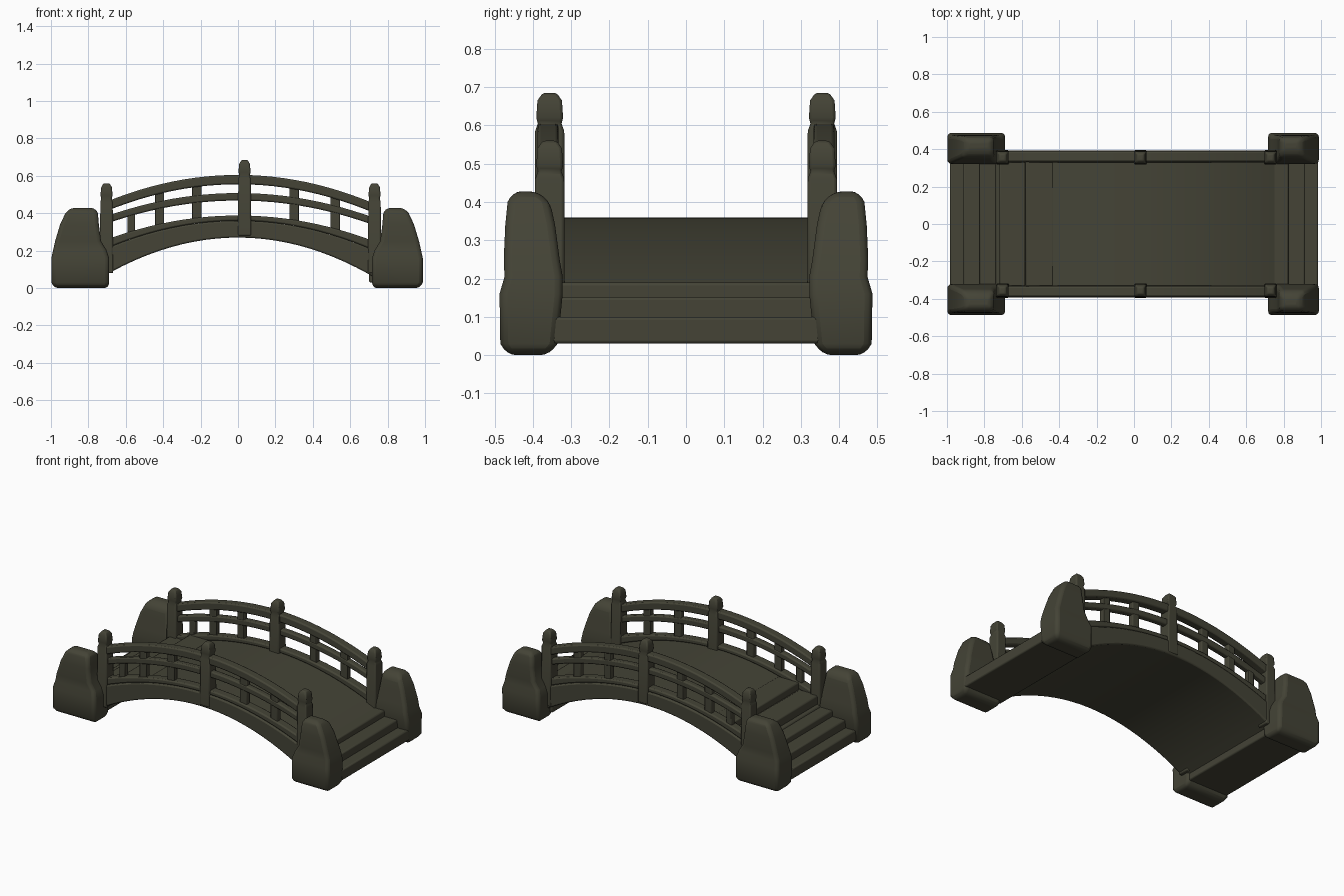
import bpy, bmesh, math

cube = bpy.data.objects.get("Cube")
if cube:
    bpy.data.objects.remove(cube, do_unlink=True)

stone = bpy.data.materials.new("dark olive stone")
stone.use_nodes = True
COLOUR = (0.058, 0.057, 0.037, 1)
stone.diffuse_color = COLOUR
bsdf = stone.node_tree.nodes["Principled BSDF"]
bsdf.inputs["Base Color"].default_value = COLOUR
bsdf.inputs["Roughness"].default_value = 0.9


def loft(name, rings, mirror=False, bevel=0.008, segments=2):
    """Skin a row of four-cornered rings, cap both ends and soften the edges."""
    bm = bmesh.new()
    loops = [[bm.verts.new(p) for p in ring] for ring in rings]
    for a, b in zip(loops, loops[1:]):
        for i in range(4):
            j = (i + 1) % 4
            bm.faces.new((a[i], a[j], b[j], b[i]))
    bm.faces.new(loops[0])
    bm.faces.new(loops[-1])
    bmesh.ops.recalc_face_normals(bm, faces=bm.faces)
    mesh = bpy.data.meshes.new(name)
    bm.to_mesh(mesh)
    bm.free()
    mesh.materials.append(stone)
    obj = bpy.data.objects.new(name, mesh)
    bpy.context.collection.objects.link(obj)
    if bevel:
        mod = obj.modifiers.new("soft edges", 'BEVEL')
        mod.width, mod.segments, mod.limit_method = bevel, segments, 'ANGLE'
        mod.angle_limit = math.radians(35)
    if mirror:
        mod = obj.modifiers.new("both sides", 'MIRROR')
        mod.use_axis = (False, True, False)
    bpy.ops.object.select_all(action='DESELECT')
    obj.select_set(True)
    bpy.context.view_layer.objects.active = obj
    bpy.ops.object.shade_smooth_by_angle(angle=math.radians(35))
    return obj


def beam(name, columns, y0, y1, **kw):
    """Columns are (x, bottom, top); the beam spans y0 to y1."""
    rings = [[(x, y0, b), (x, y1, b), (x, y1, t), (x, y0, t)] for x, b, t in columns]
    return loft(name, rings, **kw)


def stack(name, layers, **kw):
    """Layers are (z, x0, x1, y0, y1), from bottom to top."""
    rings = [[(x0, y0, z), (x1, y0, z), (x1, y1, z), (x0, y1, z)]
             for z, x0, x1, y0, y1 in layers]
    return loft(name, rings, **kw)


def arch(crown, drop):
    return lambda x: crown - drop * x * x


def arched(name, low, high, x0, x1, y0, y1, **kw):
    steps = 24
    xs = [x0 + (x1 - x0) * i / steps for i in range(steps + 1)]
    return beam(name, [(x, low(x), high(x)) for x in xs], y0, y1, **kw)


soffit, deck_top = arch(0.27, 0.40), arch(0.36, 0.30)
kerb_top = arch(0.388, 0.26)
mid_low, mid_high = arch(0.468, 0.25), arch(0.508, 0.25)
top_low, top_high = arch(0.555, 0.29), arch(0.605, 0.29)

# Arched deck and railing beams
arched("arched_deck", soffit, deck_top, -0.74, 0.76, -0.392, 0.392)
arched("railing_kerb", deck_top, kerb_top, -0.71, 0.73, 0.328, 0.385, mirror=True)
arched("middle_rail", mid_low, mid_high, -0.71, 0.73, 0.338, 0.378, mirror=True)
arched("top_rail", top_low, top_high, -0.71, 0.73, 0.333, 0.388, mirror=True)

# Short uprights between the rails
for i, x in enumerate((-0.42, -0.22, 0.30, 0.52)):
    w = 0.025
    beam(f"upright_{i + 1}", [(x - w, kerb_top(x) - 0.02, top_low(x) + 0.02),
                              (x + w, kerb_top(x) - 0.02, top_low(x) + 0.02)],
         0.34, 0.376, mirror=True, bevel=0.005)
beam("lower_upright", [(x, kerb_top(x) - 0.02, mid_low(x) + 0.02) for x in (-0.59, -0.55)],
     0.34, 0.376, mirror=True, bevel=0.005)

# Posts with a narrow neck and a blunt cap
for name, x, base, top in (("right_post", -0.703, 0.08, 0.56),
                           ("centre_post", 0.035, 0.28, 0.685),
                           ("left_post", 0.73, 0.08, 0.56)):
    y = 0.356
    layers = [(z, x - w, x + w, y - d, y + d) for z, w, d in (
        (base, 0.036, 0.039), (top - 0.10, 0.033, 0.038), (top - 0.08, 0.027, 0.031),
        (top - 0.065, 0.033, 0.035), (top - 0.02, 0.028, 0.032), (top, 0.016, 0.018))]
    stack(name, layers, mirror=True, bevel=0.007)

# Stepped approaches at both ends
for side, sx in (("right", -1), ("left", 1)):
    beam(f"{side}_threshold", [(sx * 0.70, 0.03, 0.10), (sx * 0.985, 0.03, 0.10)], -0.37, 0.37)
    for i, (inner, outer, top) in enumerate(((0.70, 0.915, 0.152), (0.70, 0.825, 0.19))):
        beam(f"{side}_step_{i + 1}", [(sx * inner, 0.06, top), (sx * outer, 0.06, top)],
             -0.34, 0.34)
for i, (inner, outer) in enumerate(((0.58, 0.72), (0.43, 0.58))):
    z = deck_top(inner)
    beam(f"upper_step_{i + 1}", [(-inner, z - 0.06, z), (-outer, z - 0.06, z)], -0.334, 0.334)

# Rough end blocks: wide foot, narrow shoulder, leaning outer face
foot = [(0.0, 0.70, 0.975, 0.36, 0.465), (0.03, 0.695, 0.992, 0.335, 0.485),
        (0.16, 0.695, 0.992, 0.322, 0.487), (0.205, 0.71, 0.982, 0.322, 0.474),
        (0.25, 0.738, 0.972, 0.33, 0.476), (0.34, 0.75, 0.945, 0.342, 0.472),
        (0.40, 0.755, 0.917, 0.355, 0.466), (0.428, 0.77, 0.89, 0.39, 0.45)]
for side, sx, shift in (("right", -1, 0.006), ("left", 1, -0.004)):
    layers = []
    for z, x0, x1, y0, y1 in foot:
        inner = x0 + (0.022 if sx > 0 else -0.006)
        layers.append((z, sx * inner, sx * (x1 + shift), y0, y1))
    stack(f"{side}_end_block", layers, mirror=True, bevel=0.02, segments=3)
